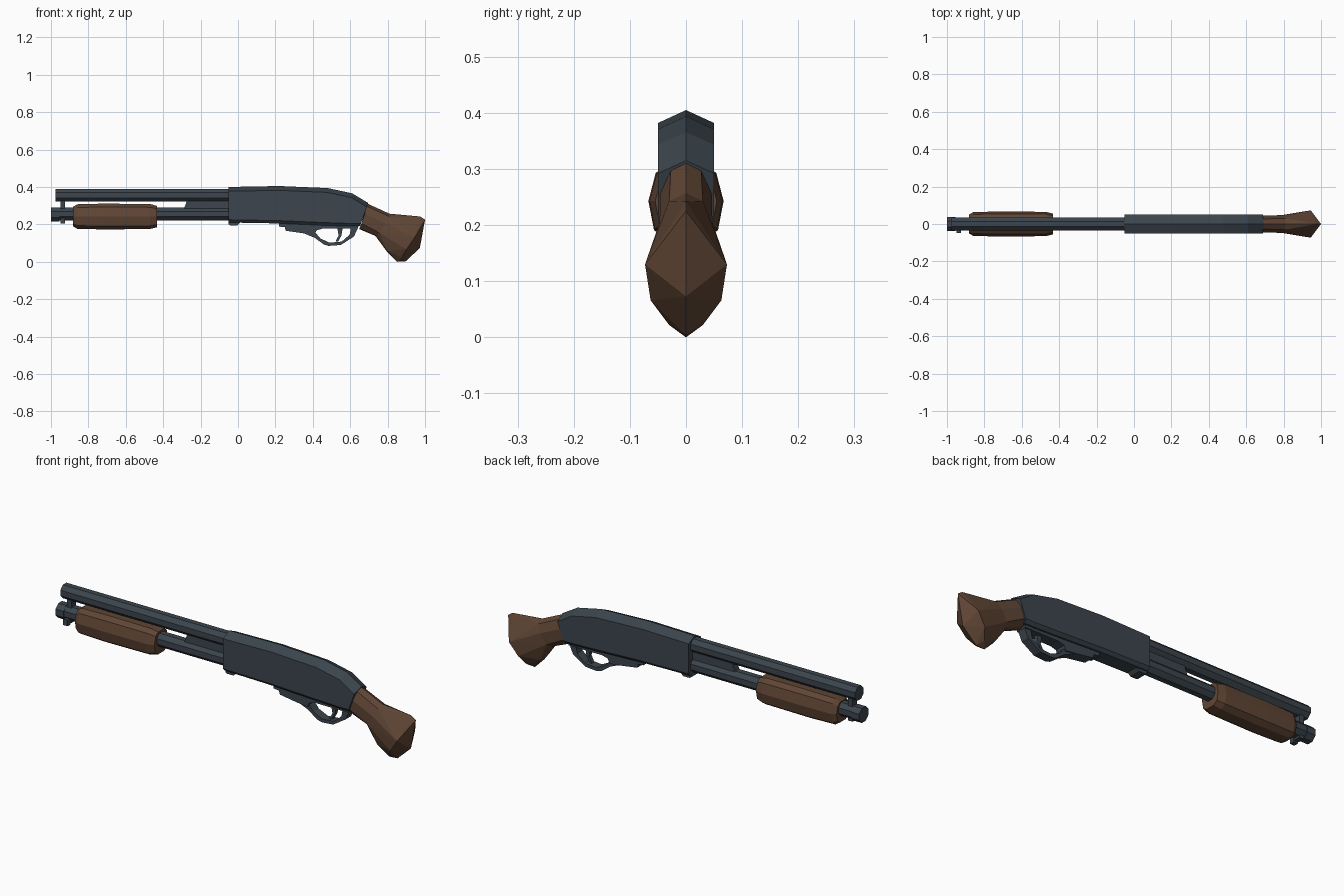
import bpy, bmesh
from math import sin, cos, pi

if "Cube" in bpy.data.objects:
    bpy.data.objects.remove(bpy.data.objects["Cube"])


def material(name, color):
    m = bpy.data.materials.new(name)
    m.diffuse_color = color
    m.use_nodes = True
    m.node_tree.nodes["Principled BSDF"].inputs["Base Color"].default_value = m.diffuse_color
    return m


STEEL = material("blued_steel", (0.045, 0.06, 0.075, 1))
WOOD = material("walnut", (0.115, 0.06, 0.035, 1))


def finish(name, bm, mat):
    bmesh.ops.recalc_face_normals(bm, faces=bm.faces)
    me = bpy.data.meshes.new(name)
    bm.to_mesh(me)
    bm.free()
    me.materials.append(mat)
    ob = bpy.data.objects.new(name, me)
    bpy.context.collection.objects.link(ob)
    return ob


def loft(name, rings, mat):
    bm = bmesh.new()
    rs = [[bm.verts.new(p) for p in r] for r in rings]
    n = len(rs[0])
    for a, b in zip(rs, rs[1:]):
        for i in range(n):
            j = (i + 1) % n
            bm.faces.new((a[i], a[j], b[j], b[i]))
    bm.faces.new(rs[0])
    bm.faces.new(rs[-1])
    return finish(name, bm, mat)


def tube(name, x0, x1, z, r, n=8):
    ring = [(r * cos(2 * pi * (i + .5) / n), z + r * sin(2 * pi * (i + .5) / n)) for i in range(n)]
    return loft(name, [[(x, y, h) for y, h in ring] for x in (x0, x1)], STEEL)


def slab(name, prof, w, y=0):
    # side profile (x, z) extruded across y
    return loft(name, [[(x, y + s * w, z) for x, z in prof] for s in (-1, 1)], STEEL)


def mirrored(half):
    # (x, y, z) half section from top to bottom, closed around y = 0
    return half + [(x, -y, z) for x, y, z in reversed(half) if y > 0]


def hull(name, pts, mat):
    bm = bmesh.new()
    for p in pts:
        bm.verts.new(p)
    bmesh.ops.convex_hull(bm, input=bm.verts)
    bmesh.ops.dissolve_limit(bm, angle_limit=.02, verts=bm.verts, edges=bm.edges)
    return finish(name, bm, mat)


# barrel, magazine tube and its end cap
tube("barrel", -.975, -.03, .356, .037)
tube("magazine_tube", -.96, -.03, .255, .037)
tube("magazine_cap", -1.0, -.955, .253, .04)

# clamp joining the tubes, with side stud
slab("barrel_clamp", [(-.95, .21), (-.925, .21), (-.925, .335), (-.95, .335)], .018)
slab("clamp_stud", [(-.95, .205), (-.925, .205), (-.925, .235), (-.95, .235)], .012, -.035)
slab("barrel_bridge", [(-.29, .28), (-.03, .28), (-.03, .335), (-.27, .335)], .018)

# sliding forend
sec = [(.03, .07), (.054, .052), (.067, .002), (.057, -.05), (.03, -.068)]
sec += [(-y, z) for y, z in reversed(sec)]
loft("forend", [[(x, y * s, .241 + z * s) for y, z in sec]
                for x, s in ((-.882, .75), (-.86, .95), (-.72, 1), (-.47, .97), (-.432, .82))], WOOD)

# receiver with ridged top and chamfered underside
stations = [(-.05, .4, -.05, .21), (.22, .405, .22, .205), (.48, .394, .45, .195),
            (.61, .366, .6, .19), (.695, .315, .652, .19)]
rings = []
for xt, zt, xb, zb in stations:
    def at(t):
        return xt + (xb - xt) * t
    rings.append(mirrored([(xt, 0, zt), (at(.15), .05, zt - .023),
                           (at(.9), .05, zb + .015), (xb, .036, zb)]))
loft("receiver", rings, STEEL)
slab("receiver_lip", [(-.05, .22), (-.05, .2), (-.04, .194), (-.005, .194), (.012, .21), (.012, .22)], .03)

# trigger plate, guard bow and trigger
slab("trigger_plate", [(.22, .21), (.22, .188), (.25, .185), (.255, .166), (.35, .152), (.41, .145),
                       (.42, .168), (.45, .177), (.64, .177), (.648, .21)], .028)
slab("trigger_guard", [(.35, .153), (.41, .128), (.46, .092), (.485, .085), (.55, .09), (.62, .135), (.645, .19),
                       (.605, .19), (.597, .145), (.555, .108), (.49, .102), (.44, .125), (.415, .155)], .022)
slab("trigger", [(.53, .185), (.56, .185), (.553, .14), (.535, .108), (.522, .11), (.538, .14)], .01)

# pistol grip: neck and flared butt
front = mirrored([(.69, 0, .312), (.687, .027, .298), (.678, .046, .255), (.66, .046, .205), (.65, .025, .18), (.648, 0, .175)])
waist = mirrored([(.81, 0, .257), (.807, .03, .243), (.79, .047, .205), (.755, .042, .155), (.738, .02, .142), (.735, 0, .138)])
butt = mirrored([(.975, 0, .242), (.945, .073, .13), (.90, .063, .066), (.875, .03, .022), (.80, .025, .058)])
loft("grip_neck", [front, waist], WOOD)
hull("grip_butt", waist + butt + [(1.0, 0, .225), (.972, 0, .073), (.897, 0, .003), (.85, 0, 0), (.798, 0, .052)], WOOD)
